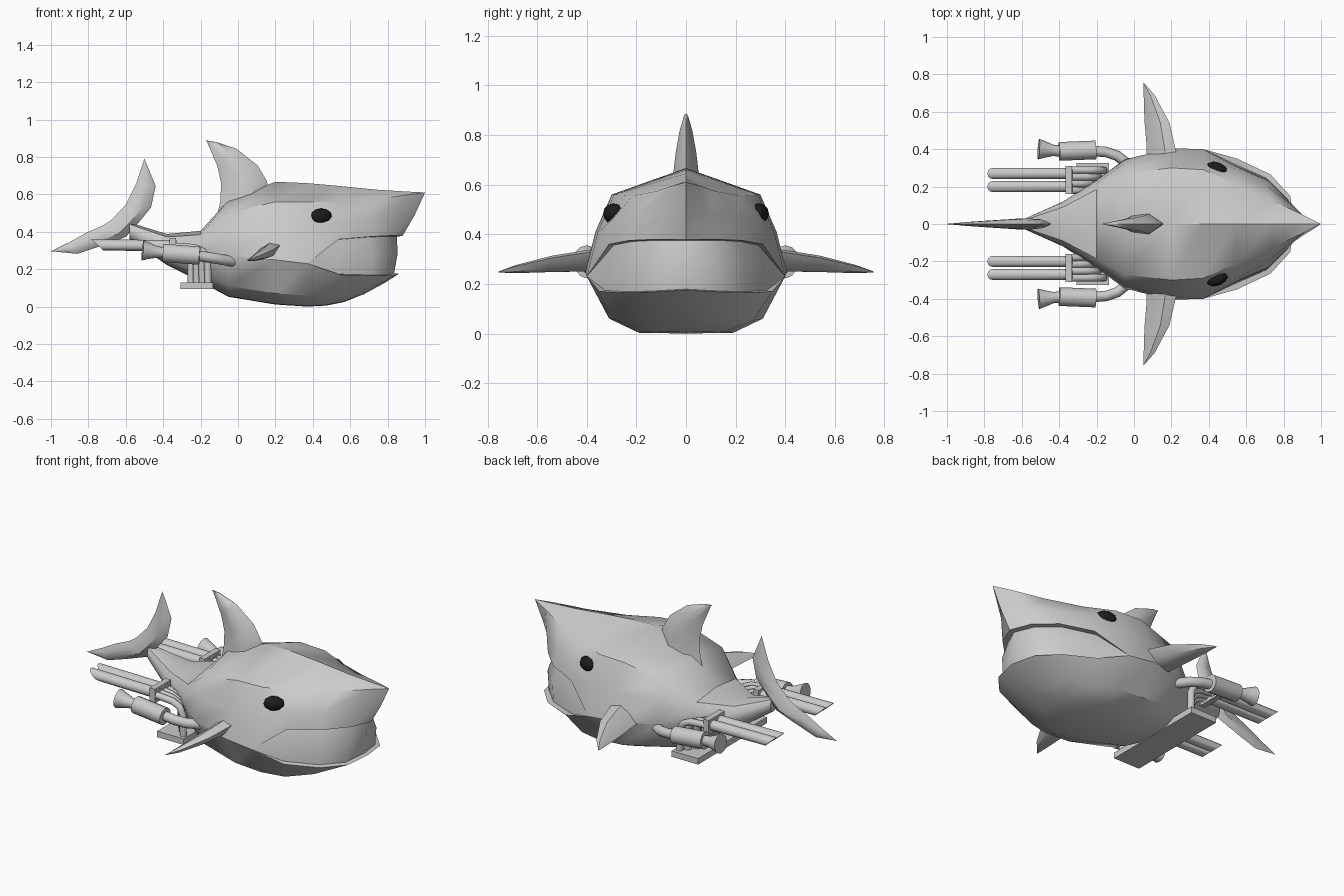
import bpy, bmesh, math
from mathutils import Vector

if "Cube" in bpy.data.objects:
    bpy.data.objects.remove(bpy.data.objects["Cube"])


def loft(name, rings, cap_start=True, cap_end=True, mirror=False, angle=36):
    """Skin closed rings of points into one mesh object."""
    bm = bmesh.new()
    vs = [[bm.verts.new(p) for p in r] for r in rings]
    n = len(rings[0])
    for a, b in zip(vs, vs[1:]):
        for i in range(n):
            j = (i + 1) % n
            bm.faces.new((a[i], a[j], b[j], b[i]))
    if cap_start:
        bm.faces.new(vs[0][::-1])
    if cap_end:
        bm.faces.new(vs[-1])
    bmesh.ops.remove_doubles(bm, verts=bm.verts, dist=0.0005)
    bmesh.ops.recalc_face_normals(bm, faces=bm.faces)
    me = bpy.data.meshes.new(name)
    bm.to_mesh(me)
    bm.free()
    ob = bpy.data.objects.new(name, me)
    bpy.context.collection.objects.link(ob)
    return finish(ob, mirror, angle)


def finish(ob, mirror, angle):
    bpy.ops.object.select_all(action='DESELECT')
    ob.select_set(True)
    bpy.context.view_layer.objects.active = ob
    bpy.ops.object.shade_smooth_by_angle(angle=math.radians(angle))
    if mirror:
        m = ob.modifiers.new("mirror", 'MIRROR')
        m.use_axis = (False, True, False)
        m.use_mirror_merge = False
        c = bpy.data.objects.get("mirror_centre")
        if not c:
            c = bpy.data.objects.new("mirror_centre", None)
            c.hide_render = True
            bpy.context.collection.objects.link(c)
        m.mirror_object = c
    return ob


def tube(name, path, radii, sides=12, slant=0.0):
    """Round tube along a path, mirrored to both sides; slant cuts the first end obliquely."""
    pts = [Vector(p) for p in path]
    rings = []
    for i, p in enumerate(pts):
        t = (pts[min(i + 1, len(pts) - 1)] - pts[max(i - 1, 0)]).normalized()
        u = Vector((0, 1, 0))
        u = (u - t * u.dot(t)).normalized()
        v = t.cross(u)
        r = radii[i] if isinstance(radii, list) else radii
        ring = [p + u * r * math.cos(k * math.tau / sides) + v * r * math.sin(k * math.tau / sides)
                for k in range(sides)]
        if i == 0 and slant:
            for q in ring:
                q.x -= (q.z - p.z) * slant
        rings.append(ring)
    return loft(name, rings, mirror=True, angle=50)


def fin(name, sections, thick_dir, mirror=False):
    """Lens-shaped fin from (lead, trail, half thickness) sections."""
    d = Vector(thick_dir).normalized()
    rings = []
    for lead, trail, t in sections:
        a, b = Vector(lead), Vector(trail)
        rings.append([a, a.lerp(b, .3) + d * t, a.lerp(b, .65) + d * t * .8, b,
                      a.lerp(b, .65) - d * t * .8, a.lerp(b, .3) - d * t])
    return loft(name, rings, mirror=mirror, angle=40)


def box(name, centre, size, mirror=False):
    bpy.ops.mesh.primitive_cube_add(size=1, location=centre)
    ob = bpy.context.object
    ob.name = name
    ob.scale = size
    return finish(ob, mirror, 30)


# Body: rear stations (x, top z, then ridge, side, widest, lower, bottom as y z)
rear = [
    (-.58, .45, (.022, .44), (.028, .42), (.03, .405), (.026, .38), (.012, .365)),
    (-.38, .388, (.09, .372), (.115, .335), (.12, .30), (.10, .25), (.05, .225)),
    (-.20, .405, (.185, .385), (.22, .34), (.235, .29), (.19, .18), (.09, .135)),
    (-.05, .57, (.27, .50), (.32, .40), (.345, .27), (.27, .11), (.13, .055)),
    (.20, .667, (.30, .56), (.365, .41), (.405, .25), (.31, .07), (.18, .014)),
    (.37, .66, (.29, .56), (.355, .41), (.40, .23), (.31, .06), (.19, .003)),
]
# Head stations: top, ridge, side, upper lip, mouth, lower lip, lower jaw, bottom
head = [
    ((.54, 0, .645), (.54, .215, .556), (.54, .295, .46), (.54, .31, .36),
     (.53, .315, .27), (.55, .35, .17), (.50, .27, .052), (.47, .16, .008)),
    ((.74, 0, .625), (.74, .125, .572), (.71, .205, .47), (.72, .23, .375),
     (.72, .235, .28), (.73, .265, .165), (.64, .20, .078), (.57, .10, .028)),
    ((.90, 0, .615), (.90, .05, .597), (.86, .09, .48), (.83, .12, .38),
     (.825, .13, .28), (.835, .15, .167), (.75, .10, .115), (.66, .04, .065)),
    ((1, 0, .61), (1, 0, .61), (.945, 0, .49), (.88, 0, .378),
     (.853, 0, .28), (.86, 0, .175), (.79, 0, .13), (.68, 0, .07)),
]


def full_ring(half):
    return half + [(x, -y, z) for x, y, z in reversed(half[1:-1])]


rings = []
for x, top, *yz in rear:
    p = [(x, y, z) for y, z in yz]
    half = [(x, 0, top), p[0], p[1]] + [p[2]] * 5 + p[3:] + [(x, 0, yz[-1][1] - .003)]
    rings.append(full_ring(half))
for top, ridge, side, up, mid, low, jaw, bot in head:
    up_in = (up[0] - .03, up[1] * .94, up[2] - .004)
    low_in = (low[0] - .025, low[1] * .93, low[2] + .004)
    rings.append(full_ring([top, ridge, side, up, up_in, mid, low_in, low, jaw, bot,
                            (bot[0], 0, bot[2] - .003)]))
loft("body", rings, cap_end=False, angle=37)

# Fins
fin("dorsal_fin", [
    ((.16, 0, .64), (-.11, 0, .50), .055), ((.155, 0, .67), (-.095, 0, .56), .052),
    ((.105, 0, .755), (-.09, 0, .66), .042), ((-.01, 0, .845), (-.11, 0, .75), .026),
    ((-.11, 0, .878), (-.165, 0, .88), .008), ((-.17, 0, .888), (-.172, 0, .886), .001)], (0, 1, 0))
fin("tail_fin", [
    ((-.5, 0, .79), (-.502, 0, .788), .001), ((-.44, 0, .645), (-.545, 0, .655), .016),
    ((-.465, 0, .53), (-.60, 0, .545), .026), ((-.53, 0, .45), (-.675, 0, .465), .03),
    ((-.60, 0, .372), (-.72, 0, .435), .028), ((-.73, 0, .325), (-.81, 0, .395), .02),
    ((-.86, 0, .282), (-.90, 0, .345), .012), ((-1, 0, .296), (-1, 0, .295), .001)], (0, 1, 0))
fin("pectoral_fin", [
    ((.235, .34, .335), (.065, .34, .255), .036), ((.22, .41, .325), (.068, .41, .25), .034),
    ((.19, .54, .305), (.056, .55, .248), .027), ((.11, .69, .27), (.052, .68, .245), .014),
    ((.052, .755, .25), (.05, .755, .246), .002)], (-.35, 0, .94), mirror=True)

# Eyes
black = bpy.data.materials.new("eye_black")
black.diffuse_color = (.012, .012, .012, 1)
black.use_nodes = True
black.node_tree.nodes["Principled BSDF"].inputs["Base Color"].default_value = black.diffuse_color
bpy.ops.mesh.primitive_uv_sphere_add(segments=10, ring_count=6, radius=1, location=(.445, .293, .483))
eye = bpy.context.object
eye.name = "eye"
eye.scale = (.06, .037, .042)
eye.rotation_euler = (0, 0, -.4)
eye.data.materials.append(black)
finish(eye, True, 30)

# Engine base plate, clamp and straight tail pipes
box("engine_plate", (-.22, 0, .112), (.175, .65, .036))
box("pipe_clamp", (-.35, .235, .325), (.035, .15, .085), mirror=True)
for i, y in enumerate((.20, .27)):
    tube(f"tail_pipe_{i}", [(-.752, y, .33), (-.33, y, .325)], .03, slant=1.1)

# Bent header pipes rising from the plate
for i in range(4):
    y, x = .18 + .036 * i, -.25 + .03 * i
    tube(f"header_pipe_{i}", [(-.36, y, .325), (x - .07, y, .315), (x - .025, y, .295),
                              (x - .003, y, .25), (x, y, .12)], .02, sides=10)

# Side muffler with flared tip and curved inlet
tube("muffler", [(-.40, .388, .287), (-.205, .396, .272)], .05, sides=14)
tube("muffler_tip", [(-.51, .40, .301), (-.48, .398, .298), (-.43, .393, .291), (-.39, .39, .287)],
     [.055, .045, .03, .03])
tube("muffler_inlet", [(-.22, .39, .272), (-.15, .385, .262), (-.09, .365, .252), (-.02, .31, .24)], .028)
